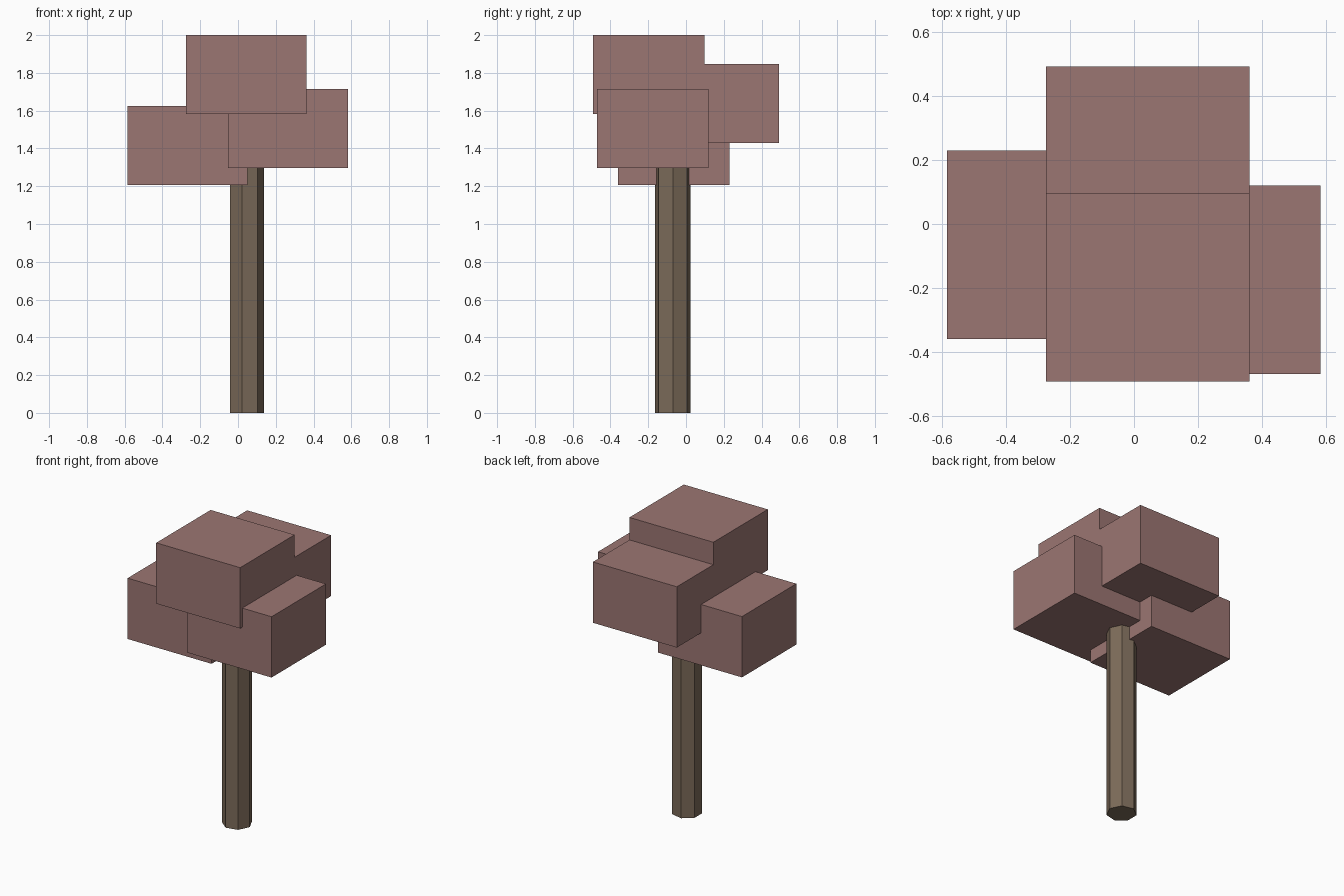
import bpy, bmesh
from mathutils import Matrix

if "Cube" in bpy.data.objects:
    bpy.data.objects.remove(bpy.data.objects["Cube"])


def material(name, color):
    mat = bpy.data.materials.new(name)
    mat.diffuse_color = (*color, 1)
    mat.use_nodes = True
    mat.node_tree.nodes["Principled BSDF"].inputs["Base Color"].default_value = mat.diffuse_color
    return mat


def add_part(name, bm, location, mat):
    mesh = bpy.data.meshes.new(name)
    bm.to_mesh(mesh)
    bm.free()
    mesh.materials.append(mat)
    obj = bpy.data.objects.new(name, mesh)
    obj.location = location
    bpy.context.collection.objects.link(obj)
    return obj


leaf = material("leaf", (0.33, 0.18, 0.17))
bark = material("bark", (0.20, 0.145, 0.10))

# Seven-sided trunk, one corner facing +x, ending inside the foliage
R, H = 0.0955, 1.5
bm = bmesh.new()
bmesh.ops.create_cone(bm, cap_ends=True, segments=7, radius1=R, radius2=R, depth=H,
                      matrix=Matrix.Rotation(-1.5707963, 4, 'Z'))
# Put a corner exactly on +x whatever the primitive's start angle
v = max(bm.verts, key=lambda p: p.co.x)
angle = -v.co.xy.angle_signed((1, 0)) if abs(v.co.y) > 1e-5 else 0
if angle:
    bmesh.ops.rotate(bm, verts=bm.verts, matrix=Matrix.Rotation(angle, 3, 'Z'))
    if max(abs(p.co.y) for p in bm.verts if p.co.x > R * 0.95) > 1e-4 if any(
            p.co.x > R * 0.95 for p in bm.verts) else True:
        bmesh.ops.rotate(bm, verts=bm.verts, matrix=Matrix.Rotation(-2 * angle, 3, 'Z'))
add_part("trunk", bm, (0.0425, -0.07, H / 2), bark)

# Four identical foliage blocks, offset from each other
SIZE = (0.637, 0.59, 0.417)
for name, center in {
    "foliage_top": (0.043, -0.198, 1.792),
    "foliage_back": (0.043, 0.198, 1.638),
    "foliage_right": (0.265, -0.175, 1.506),
    "foliage_left": (-0.267, -0.065, 1.416),
}.items():
    bm = bmesh.new()
    bmesh.ops.create_cube(bm, size=1, matrix=Matrix.Diagonal((*SIZE, 1)))
    add_part(name, bm, center, leaf)
